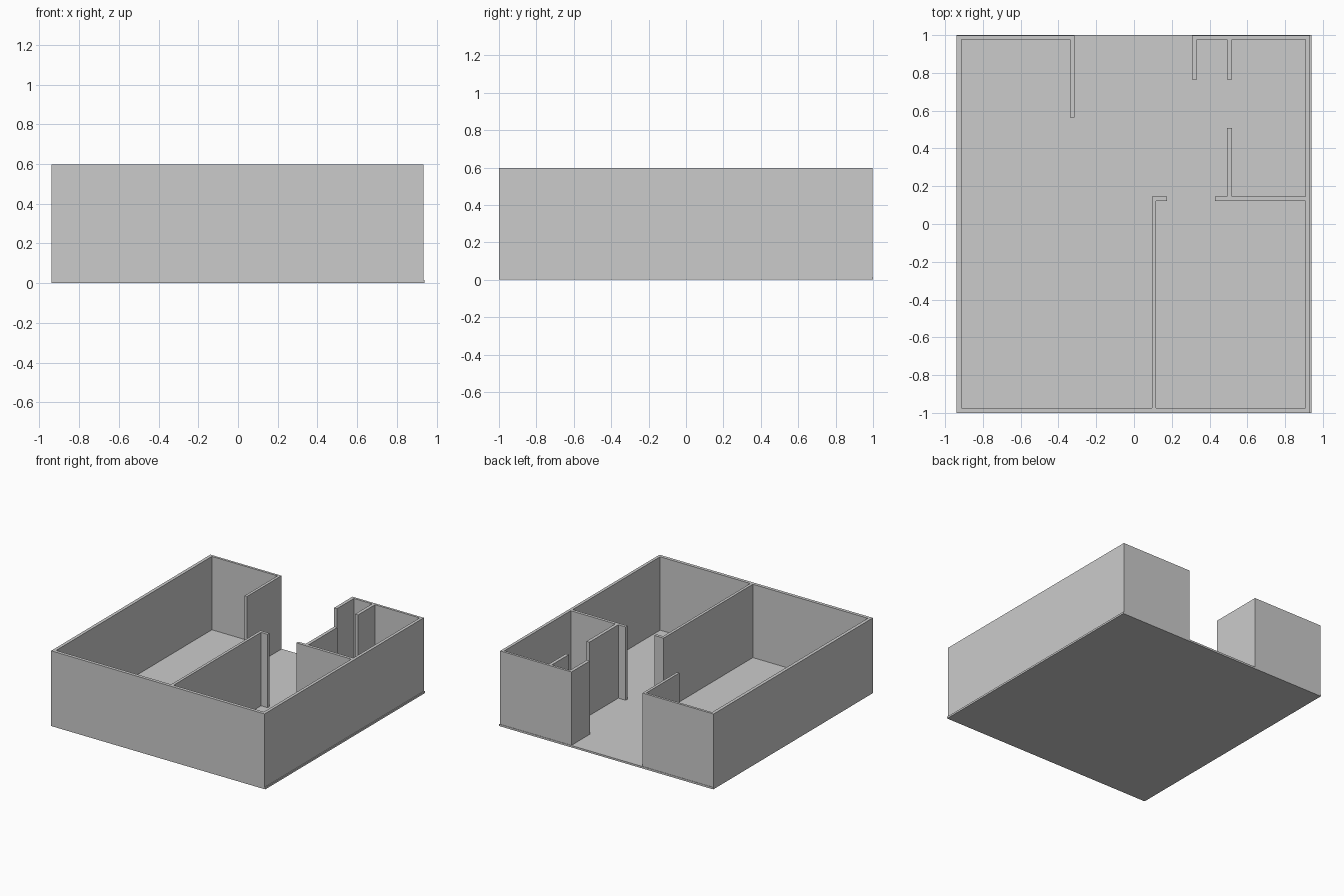
import bpy, bmesh


def extrude_plan(name, plan, z0, z1):
    """Extrude a closed floor-plan outline from z0 to z1."""
    bm = bmesh.new()
    face = bm.faces.new([bm.verts.new((x, y, z0)) for x, y in plan])
    ext = bmesh.ops.extrude_face_region(bm, geom=[face], use_keep_orig=True)
    top = [g for g in ext["geom"] if isinstance(g, bmesh.types.BMVert)]
    bmesh.ops.translate(bm, verts=top, vec=(0, 0, z1 - z0))
    bmesh.ops.recalc_face_normals(bm, faces=bm.faces)
    mesh = bpy.data.meshes.new(name)
    bm.to_mesh(mesh)
    bm.free()
    obj = bpy.data.objects.new(name, mesh)
    bpy.context.collection.objects.link(obj)
    return obj


FLOOR, TOP = 0.015, 0.597

# Thin floor slab, a hair larger than the walls on the right and back
extrude_plan("floor", [(-0.94, -1), (0.94, -1), (0.94, 1), (-0.94, 1)], 0, FLOOR)

# One continuous wall outline, starting at the left side of the entrance
outside = [(-0.316, 0.997), (-0.94, 0.997), (-0.94, -1), (0.933, -1),
           (0.933, 0.997), (0.307, 0.997)]
# Entrance stub, closet stub and back right room
back_right = [(0.307, 0.766), (0.333, 0.766), (0.333, 0.978), (0.492, 0.978),
              (0.492, 0.766), (0.518, 0.766), (0.518, 0.978), (0.909, 0.978),
              (0.909, 0.146), (0.518, 0.146), (0.518, 0.507), (0.492, 0.507),
              (0.492, 0.146), (0.428, 0.146), (0.428, 0.122)]
# Front right room and the long dividing wall
front_right = [(0.909, 0.122), (0.909, -0.974), (0.117, -0.974), (0.117, 0.122),
               (0.175, 0.122), (0.175, 0.146), (0.095, 0.146), (0.095, -0.974)]
# Large left room and the entrance partition
left = [(-0.914, -0.974), (-0.914, 0.978), (-0.338, 0.978),
        (-0.338, 0.565), (-0.316, 0.565)]
extrude_plan("walls", outside + back_right + front_right + left, FLOOR, TOP)
